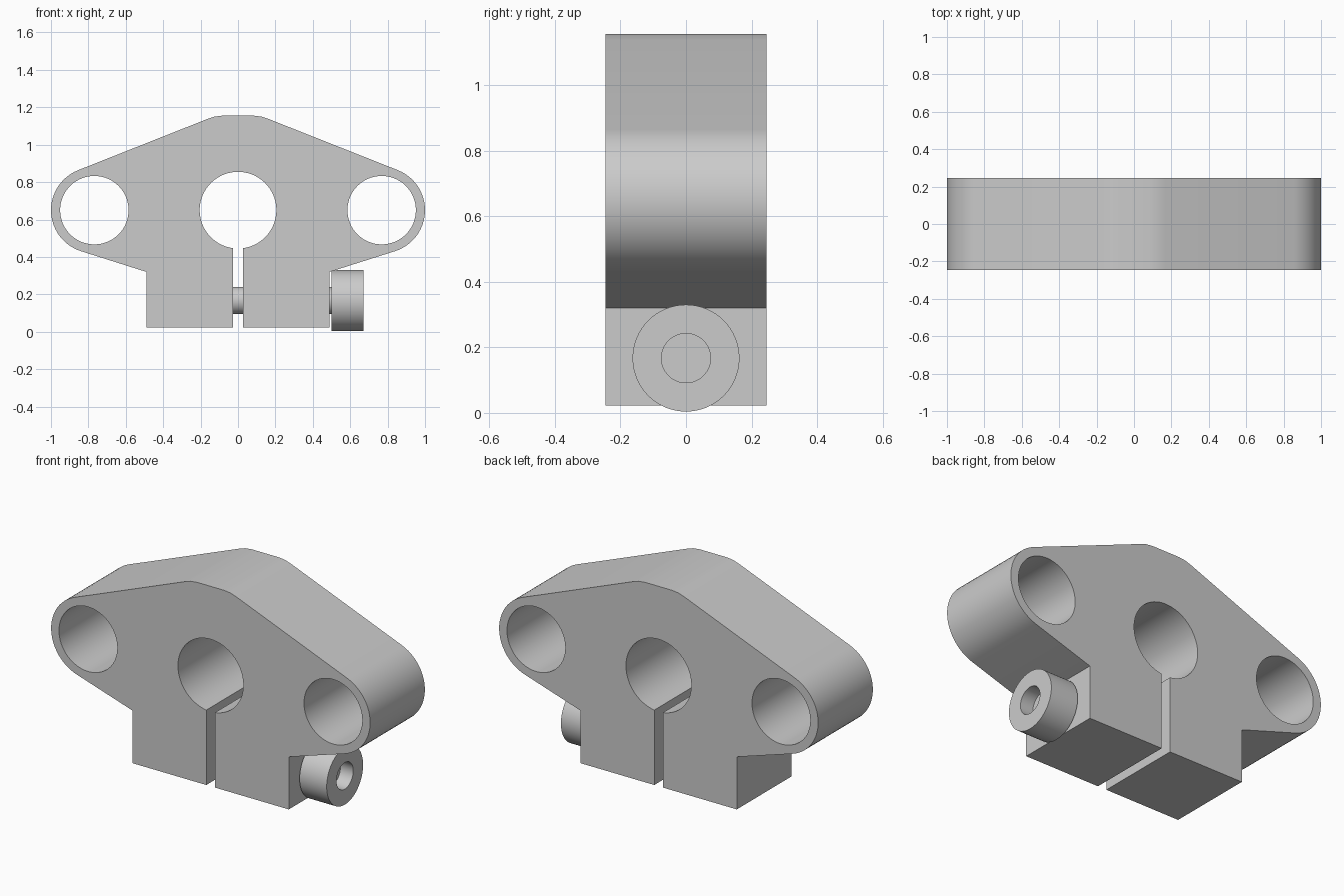
import bpy, bmesh, math
from mathutils import Matrix

if "Cube" in bpy.data.objects:
    bpy.data.objects.remove(bpy.data.objects["Cube"], do_unlink=True)

grey = bpy.data.materials.new("plain grey")
grey.use_nodes = True
COLOUR = (0.6, 0.6, 0.6, 1)
grey.diffuse_color = COLOUR
grey.node_tree.nodes["Principled BSDF"].inputs["Base Color"].default_value = COLOUR

DEPTH = 0.245      # half thickness of the block
AXIS_Z = 0.65      # height of the three bores
SCREW_Z = 0.167


def finish(name, bm):
    bmesh.ops.recalc_face_normals(bm, faces=bm.faces)
    mesh = bpy.data.meshes.new(name)
    bm.to_mesh(mesh)
    bm.free()
    mesh.materials.append(grey)
    obj = bpy.data.objects.new(name, mesh)
    bpy.context.collection.objects.link(obj)
    return obj


def rod(name, radius, start, end, axis, across, z):
    """Cylinder along X or Y; across is its place on the other axis."""
    bm = bmesh.new()
    bmesh.ops.create_cone(bm, cap_ends=True, segments=64, radius1=radius,
                          radius2=radius, depth=end - start)
    mid = (start + end) / 2
    if axis == "X":
        place = Matrix.Translation((mid, across, z)) @ Matrix.Rotation(math.pi / 2, 4, "Y")
    else:
        place = Matrix.Translation((across, mid, z)) @ Matrix.Rotation(math.pi / 2, 4, "X")
    bm.transform(place)
    return finish(name, bm)


def arc(cx, radius, first, last, steps):
    angles = [math.radians(first + (last - first) * i / steps) for i in range(steps + 1)]
    return [(cx + radius * math.cos(a), AXIS_Z + radius * math.sin(a)) for a in angles]


def apply_modifiers(obj):
    graph = bpy.context.evaluated_depsgraph_get()
    obj.modifiers.update() if hasattr(obj.modifiers, "update") else None
    obj.data = bpy.data.meshes.new_from_object(obj.evaluated_get(graph))
    obj.modifiers.clear()


def cut(obj, cutters):
    for cutter in cutters:
        cutter.hide_render = True
        mod = obj.modifiers.new("cut", "BOOLEAN")
        mod.operation, mod.solver, mod.object = "DIFFERENCE", "EXACT", cutter
    bpy.context.view_layer.update()
    apply_modifiers(obj)
    for cutter in cutters:
        bpy.data.objects.remove(cutter, do_unlink=True)


def smooth(obj):
    bpy.ops.object.select_all(action="DESELECT")
    obj.select_set(True)
    bpy.context.view_layer.objects.active = obj
    bpy.ops.object.shade_smooth_by_angle(angle=math.radians(30))


# Split clamp block: half outline, with the lug end and the slotted bore
slot = 0.027
bore = 0.205
slot_angle = -90 + math.degrees(math.asin(slot / bore))
half = [(0.085, 1.155), (0.127, 1.15), (0.165, 1.137)]
half += arc(0.77, 0.23, 68.3, -72.4, 24)
half += [(0.49, 0.32), (0.49, 0.022), (slot, 0.022)]
half += arc(0, bore, slot_angle, 90, 32)
# The seam end points meet the mirrored half through the bore crown
outline = half + [(-x, z) for x, z in reversed(half[:-1])]

bm = bmesh.new()
face = bm.faces.new([bm.verts.new((x, -DEPTH, z)) for x, z in outline])
extruded = bmesh.ops.extrude_face_region(bm, geom=[face])["geom"]
bmesh.ops.translate(bm, vec=(0, 2 * DEPTH, 0),
                    verts=[v for v in extruded if isinstance(v, bmesh.types.BMVert)])
block = finish("clamp_block", bm)

# Lug bores and the cross hole for the screw
cut(block, [rod("lug_cutter", 0.183, -1, 1, "Y", side * 0.768, AXIS_Z) for side in (-1, 1)]
    + [rod("screw_hole_cutter", 0.075, -1, 1, "X", 0, SCREW_Z)])
smooth(block)

# Clamping screw with a round socket in its head
head = rod("screw_head", 0.163, 0.5, 0.67, "X", 0, SCREW_Z)
cut(head, [rod("socket_cutter", 0.075, 0.59, 0.8, "X", 0, SCREW_Z)])
smooth(head)
smooth(rod("screw_shank", 0.073, -0.35, 0.51, "X", 0, SCREW_Z))
